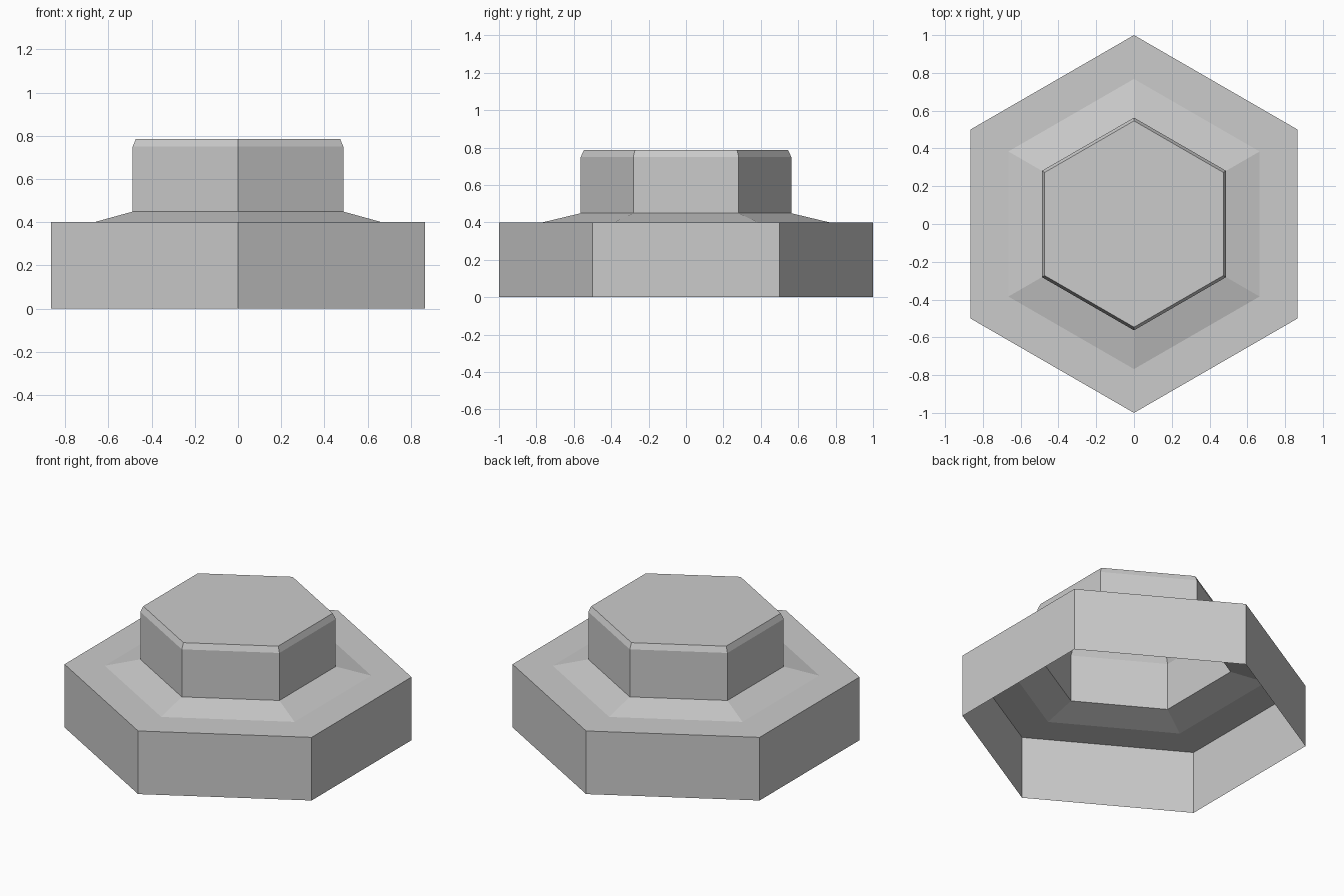
import bpy, bmesh, math

cube = bpy.data.objects.get("Cube")
if cube:
    bpy.data.objects.remove(cube)

SIDES = 6

grey = bpy.data.materials.new("plain grey")
grey.use_nodes = True
colour = (0.6, 0.6, 0.6, 1)
grey.diffuse_color = colour
grey.node_tree.nodes["Principled BSDF"].inputs["Base Color"].default_value = colour


def hex_shell(name, profile, capped=False):
    """Sweep a (radius, height) profile around z as an open six-sided shell."""
    bm = bmesh.new()
    rings = []
    for radius, height in profile:
        ring = []
        for i in range(SIDES):
            a = math.pi / 2 + math.tau * i / SIDES
            ring.append(bm.verts.new((radius * math.cos(a), radius * math.sin(a), height)))
        rings.append(ring)
    for low, high in zip(rings, rings[1:]):
        for i in range(SIDES):
            j = (i + 1) % SIDES
            bm.faces.new((low[i], low[j], high[j], high[i]))
    if capped:
        bm.faces.new(rings[-1])
    mesh = bpy.data.meshes.new(name)
    bm.to_mesh(mesh)
    bm.free()
    mesh.materials.append(grey)
    obj = bpy.data.objects.new(name, mesh)
    bpy.context.collection.objects.link(obj)
    return obj


# Wide hollow base with a flat shoulder
hex_shell("base", [(1, 0), (1, 0.4), (0.768, 0.4)])
# Shallow sloping collar
hex_shell("collar", [(0.768, 0.4), (0.563, 0.449)])
# Raised hollow head with a chamfered rim and flat top
hex_shell("head", [(0.563, 0.449), (0.563, 0.75), (0.546, 0.786)], capped=True)
